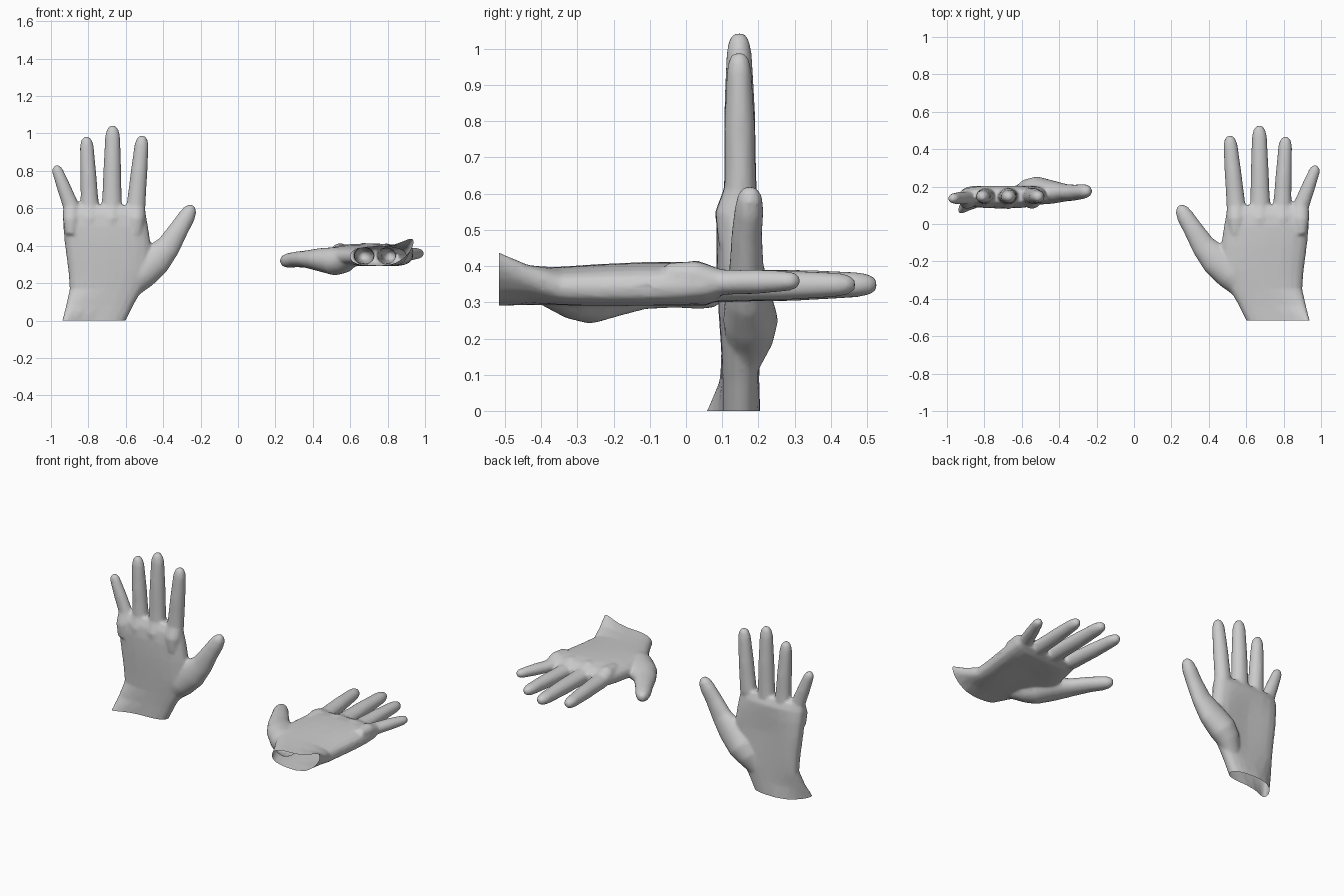
import bpy, bmesh, math
from mathutils import Vector, Matrix

if "Cube" in bpy.data.objects:
    bpy.data.objects.remove(bpy.data.objects["Cube"])

skin = bpy.data.materials.new("skin_grey")
skin.diffuse_color = (0.6, 0.6, 0.6, 1)
skin.use_nodes = True
skin.node_tree.nodes["Principled BSDF"].inputs["Base Color"].default_value = skin.diffuse_color
N = 20


def loft(bm, rings):
    """Bridge a list of point rings into a closed tube."""
    rows = [[bm.verts.new(p) for p in ring] for ring in rings]
    for a, b in zip(rows, rows[1:]):
        for i in range(N):
            j = (i + 1) % N
            bm.faces.new((a[i], a[j], b[j], b[i]))
    bm.faces.new(rows[0][::-1])
    bm.faces.new(rows[-1])


def spow(v, e):
    return math.copysign(abs(v) ** e, v)


def palm_ring(z, xl, xr, back, front, tilt, hollow):
    """Rounded flat section; tilt pulls the outer edge to the back of the hand."""
    ring = []
    for i in range(N):
        a = 2 * math.pi * i / N
        c, s = spow(math.cos(a), 0.75), spow(math.sin(a), 0.75)
        x = (xl + xr) / 2 + (xr - xl) / 2 * c
        y = (back + front) / 2 + (front - back) / 2 * s
        y += tilt * max(0, -c) ** 2
        if s > 0:
            y -= hollow * (1 - c * c) ** 2
        ring.append(Vector((x, y, z)))
    return ring


def digit(bm, pts):
    """Oval tube through (x, y, z, half width, half depth) stations with a round tip."""
    P = [Vector(p[:3]) for p in pts]
    rings = []
    for k, p in enumerate(pts):
        t = (P[min(k + 1, len(P) - 1)] - P[max(k - 1, 0)]).normalized()
        side = Vector((0, 1, 0)).cross(t).normalized()
        up = t.cross(side)
        rings.append([P[k] + side * p[3] * math.cos(2 * math.pi * i / N)
                      + up * p[4] * math.sin(2 * math.pi * i / N) for i in range(N)])
    loft(bm, rings)


bm = bmesh.new()

# palm and wrist
loft(bm, [palm_ring(*r) for r in (
    (-0.04, -0.955, -0.62, 0.10, 0.205, -0.11, 0.0),
    (0.00, -0.940, -0.60, 0.10, 0.205, -0.08, 0.0),
    (0.08, -0.920, -0.56, 0.10, 0.207, -0.035, 0.005),
    (0.17, -0.900, -0.51, 0.097, 0.212, 0.0, 0.01),
    (0.27, -0.908, -0.47, 0.09, 0.22, 0.0, 0.02),
    (0.40, -0.925, -0.465, 0.084, 0.222, 0.0, 0.025),
    (0.50, -0.935, -0.48, 0.083, 0.217, 0.0, 0.015),
    (0.57, -0.938, -0.492, 0.092, 0.205, 0.0, 0.0),
    (0.615, -0.930, -0.50, 0.115, 0.185, 0.0, 0.0))])

# fingers: base x, tip x, tip z, base half width, tip half width, half depth
for bx, tx, tz, bw, tw, d in ((-0.892, -0.976, 0.828, 0.044, 0.028, 0.032),
                              (-0.792, -0.811, 0.982, 0.049, 0.035, 0.039),
                              (-0.674, -0.670, 1.042, 0.054, 0.038, 0.041),
                              (-0.546, -0.511, 0.988, 0.051, 0.036, 0.040)):
    yc = 0.14 if tz < 0.9 else 0.15
    stations = [(bx, yc - 0.025, 0.46, bw * 0.7, d * 0.9),
                (bx, yc - 0.02, 0.54, bw, d * 1.25)]
    for f, wide, deep in ((0.0, 1, 1.12), (0.25, 1, 1.06), (0.45, 1.02, 1.06),
                          (0.7, 1, 0.95), (0.87, 1, 0.85), (0.95, 0.8, 0.7), (1.0, 0.4, 0.4)):
        w = bw + (tw - bw) * f
        stations.append((bx + (tx - bx) * f, yc - 0.004 * f, 0.61 + (tz - 0.61) * f,
                         w * wide, d * deep))
    digit(bm, stations)

# thumb and its mound
digit(bm, ((-0.61, 0.165, 0.13, 0.05, 0.04), (-0.565, 0.175, 0.20, 0.075, 0.066),
           (-0.52, 0.178, 0.25, 0.088, 0.076), (-0.44, 0.17, 0.325, 0.086, 0.062),
           (-0.37, 0.167, 0.40, 0.065, 0.047), (-0.315, 0.168, 0.49, 0.052, 0.042),
           (-0.275, 0.174, 0.555, 0.046, 0.040), (-0.255, 0.176, 0.592, 0.036, 0.034),
           (-0.243, 0.176, 0.615, 0.016, 0.018)))
bmesh.ops.recalc_face_normals(bm, faces=bm.faces)

mesh = bpy.data.meshes.new("upright_hand")
bm.to_mesh(mesh)
bm.free()
hand = bpy.data.objects.new("upright_hand", mesh)
bpy.context.collection.objects.link(hand)
bpy.context.view_layer.objects.active = hand
hand.select_set(True)

# fuse the parts into one skin
m = hand.modifiers.new("fuse", "REMESH")
m.mode, m.voxel_size = "VOXEL", 0.009
m = hand.modifiers.new("soften", "SMOOTH")
m.factor, m.iterations = 0.5, 5
m = hand.modifiers.new("lighten", "DECIMATE")
m.ratio = 0.3
for name in [m.name for m in hand.modifiers]:
    bpy.ops.object.modifier_apply(modifier=name)

# open wrist
bm = bmesh.new()
bm.from_mesh(hand.data)
bmesh.ops.bisect_plane(bm, geom=bm.verts[:] + bm.edges[:] + bm.faces[:],
                       plane_co=(0, 0, 0), plane_no=(0, 0, 1), clear_inner=True)
bm.to_mesh(hand.data)
bm.free()
hand.data.materials.clear()
hand.data.materials.append(skin)
bpy.ops.object.shade_smooth_by_angle(angle=math.radians(50))

# mirrored hand lying palm down
flat = hand.copy()
flat.data = hand.data.copy()
flat.name = "flat_hand"
flat.data.transform(Matrix(((-1, 0, 0, 0), (0, 0, 1, -0.516), (0, -1, 0, 0.495), (0, 0, 0, 1))))
flat.data.flip_normals()
bpy.context.collection.objects.link(flat)
